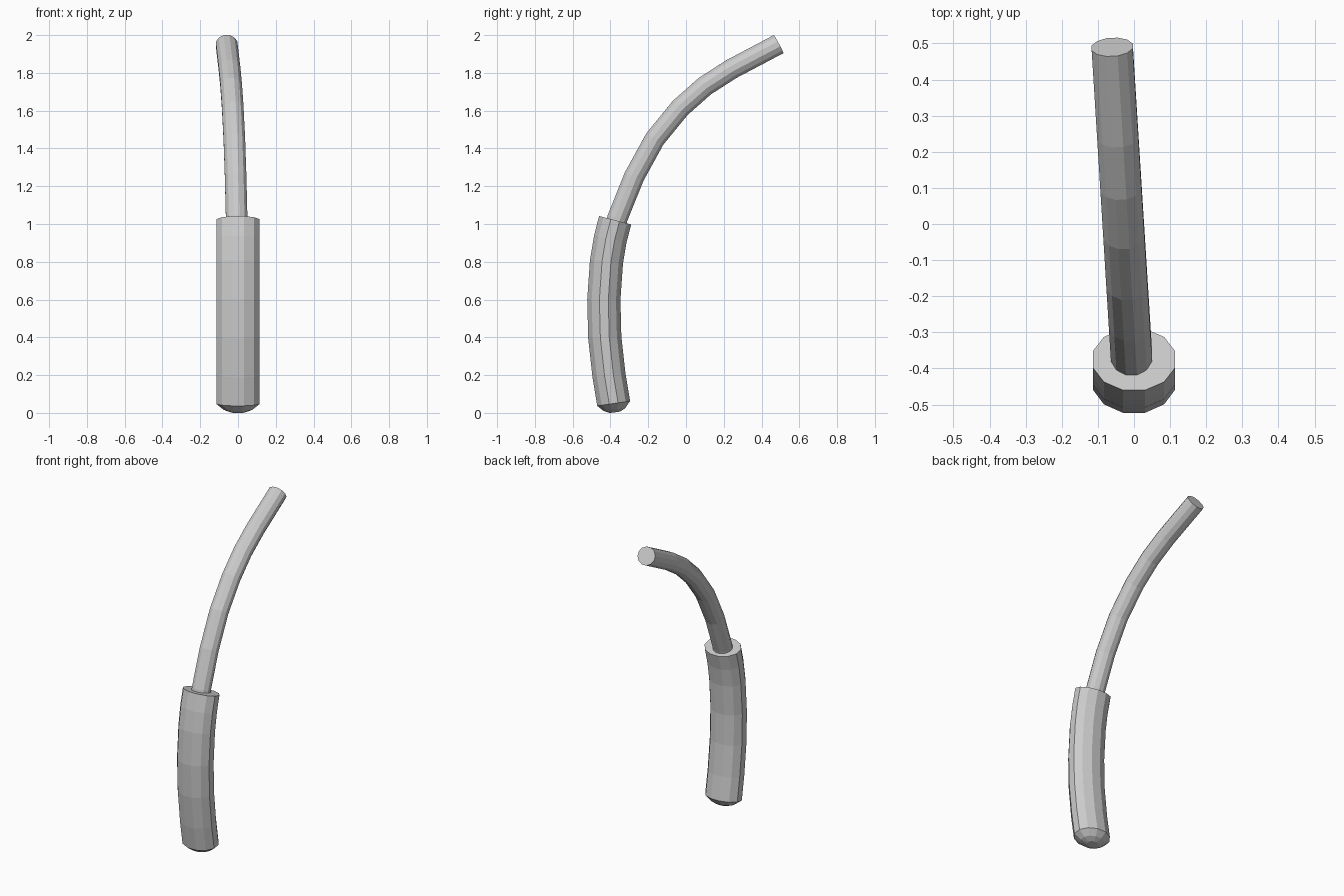
import bpy, bmesh, math
from mathutils import Vector

if "Cube" in bpy.data.objects:
    bpy.data.objects.remove(bpy.data.objects["Cube"])

SIDES = 12


def sweep(name, path, rx, ry, scales=None):
    """Flat-faced tube through path, with an oval section and closed ends."""
    pts = [Vector(p) for p in path]
    scales = scales or [1] * len(pts)
    bm = bmesh.new()
    rings = []
    for i, (p, s) in enumerate(zip(pts, scales)):
        # average of neighbouring segment directions
        dirs = []
        if i > 0:
            dirs.append((p - pts[i - 1]).normalized())
        if i < len(pts) - 1:
            dirs.append((pts[i + 1] - p).normalized())
        t = sum(dirs, Vector()).normalized()
        v = t.cross(Vector((1, 0, 0))).normalized()
        u = v.cross(t)
        ring = []
        for k in range(SIDES):
            a = 2 * math.pi * (k + 0.5) / SIDES
            ring.append(bm.verts.new(p + u * rx * s * math.cos(a) + v * ry * s * math.sin(a)))
        rings.append(ring)
    for a, b in zip(rings, rings[1:]):
        for k in range(SIDES):
            n = (k + 1) % SIDES
            bm.faces.new((a[k], a[n], b[n], b[k]))
    bm.faces.new(rings[0])
    bm.faces.new(rings[-1])
    bmesh.ops.recalc_face_normals(bm, faces=bm.faces)
    me = bpy.data.meshes.new(name)
    bm.to_mesh(me)
    bm.free()
    ob = bpy.data.objects.new(name, me)
    bpy.context.collection.objects.link(ob)
    return ob


# Curved oval grip with a rounded butt
grip = [(-0.377, 0.003), (-0.379, 0.018), (-0.383, 0.05), (-0.408, 0.2), (-0.430, 0.4),
        (-0.435, 0.6), (-0.421, 0.8), (-0.401, 0.92), (-0.375, 1.02)]
sweep("grip", [(0, y, z) for y, z in grip], 0.118, 0.091, [0.32, 0.66] + [1] * 7)

# Slim bent rod, leaning slightly to the left towards its tip
rod = [(-0.378, 0.97), (-0.363, 1.03), (-0.275, 1.25), (-0.165, 1.45), (-0.03, 1.615),
       (0.10, 1.73), (0.24, 1.82), (0.49, 1.952)]
sweep("rod", [(-0.007 - 0.0624 * (y + 0.365), y, z) for y, z in rod], 0.059, 0.056)
